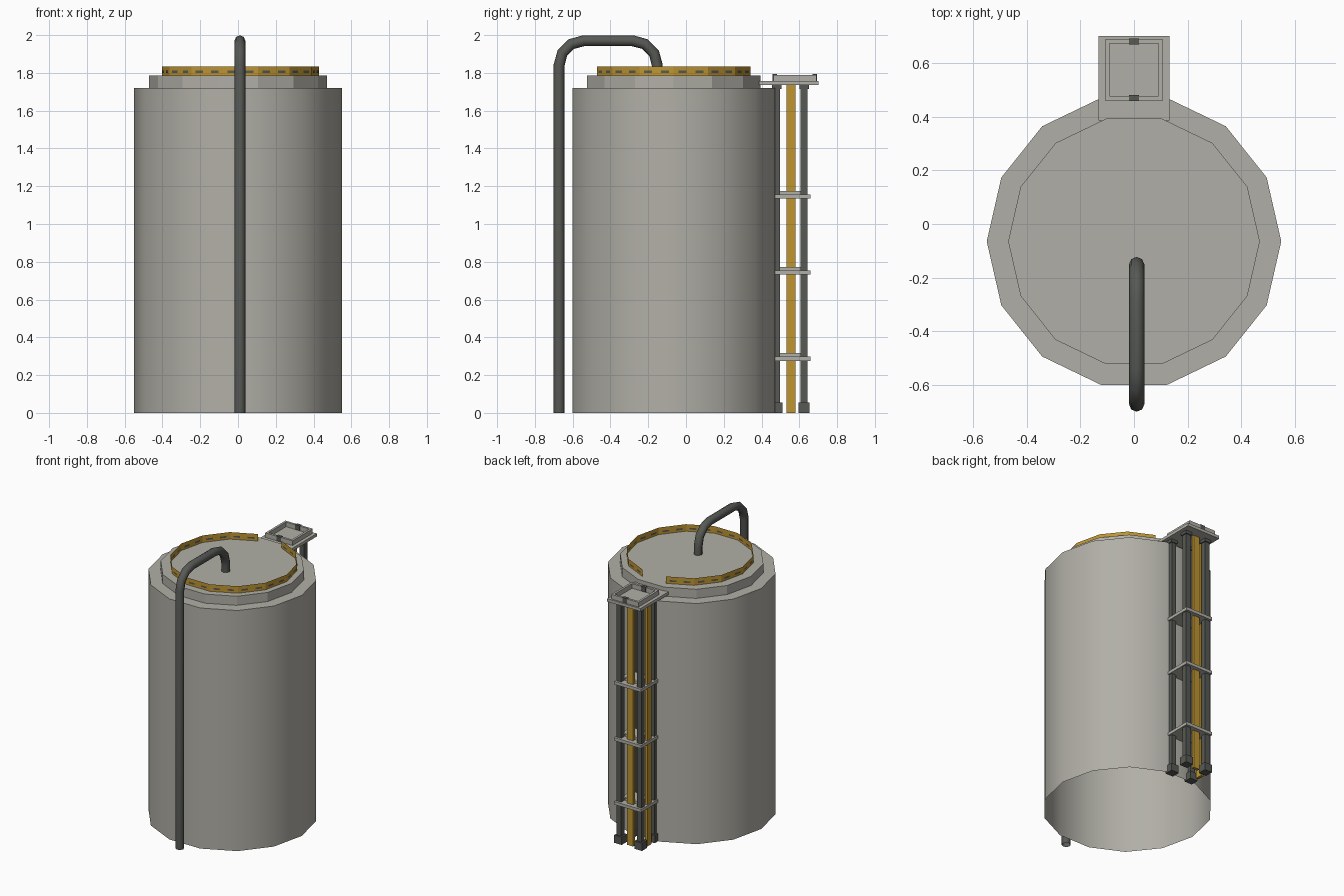
import bpy, bmesh, math
from mathutils import Vector

cube = bpy.data.objects.get("Cube")
if cube:
    bpy.data.objects.remove(cube, do_unlink=True)


def material(name, r, g, b):
    m = bpy.data.materials.new(name)
    m.use_nodes = True
    m.diffuse_color = (r, g, b, 1)
    m.node_tree.nodes["Principled BSDF"].inputs["Base Color"].default_value = (r, g, b, 1)
    return m


concrete = material("warm grey", 0.44, 0.43, 0.385)
steel = material("dark grey", 0.095, 0.1, 0.09)
yellow = material("safety yellow", 0.52, 0.3, 0.03)

SIDES = 14
CENTRE_Y = -0.065


def finish(name, bm, mat):
    mesh = bpy.data.meshes.new(name)
    bm.normal_update()
    bm.to_mesh(mesh)
    bm.free()
    mesh.materials.append(mat)
    obj = bpy.data.objects.new(name, mesh)
    bpy.context.collection.objects.link(obj)
    return obj


def smooth(obj):
    bpy.ops.object.select_all(action='DESELECT')
    obj.select_set(True)
    bpy.context.view_layer.objects.active = obj
    bpy.ops.object.shade_smooth_by_angle(angle=math.radians(35))


def ring_point(i, radius, z, cx=0.0):
    a = 2 * math.pi * i / SIDES
    return Vector((cx + radius * math.cos(a), CENTRE_Y + radius * math.sin(a), z))


def drum(name, radius, z0, z1, mat):
    """Faceted drum with a lid and an open underside."""
    bm = bmesh.new()
    low = [bm.verts.new(ring_point(i, radius, z0)) for i in range(SIDES)]
    top = [bm.verts.new(ring_point(i, radius, z1)) for i in range(SIDES)]
    for i in range(SIDES):
        j = (i + 1) % SIDES
        bm.faces.new((low[i], low[j], top[j], top[i]))
    bm.faces.new(top)
    return finish(name, bm, mat)


def boxes(name, spans, mat):
    """One object from boxes given as (x0, x1, y0, y1, z0, z1)."""
    bm = bmesh.new()
    for x0, x1, y0, y1, z0, z1 in spans:
        verts = bmesh.ops.create_cube(bm, size=1)["verts"]
        for v in verts:
            v.co = Vector(((x0 + x1) / 2 + v.co.x * (x1 - x0),
                           (y0 + y1) / 2 + v.co.y * (y1 - y0),
                           (z0 + z1) / 2 + v.co.z * (z1 - z0)))
    return finish(name, bm, mat)


# Tank body and raised lid
smooth(drum("tank_body", 0.55, 0, 1.72, concrete))
drum("tank_lid", 0.47, 1.72, 1.785, concrete)

# Low guard band around the lid, open on the side facing the tower
GAP_SIDE = 3
bm = bmesh.new()
for i in range(SIDES):
    if i != GAP_SIDE:
        a, b = ring_point(i, 0.416, 1.785, 0.013), ring_point(i + 1, 0.416, 1.785, 0.013)
        up = Vector((0, 0, 0.05))
        bm.faces.new([bm.verts.new(p) for p in (a, b, b + up, a + up)])
bmesh.ops.remove_doubles(bm, verts=bm.verts, dist=0.001)
finish("guard_band", bm, yellow)

# Small dark clips along the guard band
bm = bmesh.new()
for i in range(SIDES):
    if i != GAP_SIDE:
        a, b = ring_point(i, 0.416, 1.8, 0.013), ring_point(i + 1, 0.416, 1.8, 0.013)
        out = ring_point(i + 0.5, 1, 0) - ring_point(0, 0, 0)
        for side in (-0.003, 0.003):
            for t in (0.25, 0.75):
                p, q = a.lerp(b, t - 0.12), a.lerp(b, t + 0.12)
                up = Vector((0, 0, 0.012))
                bm.faces.new([bm.verts.new(c + out * side) for c in (p, q, q + up, p + up)])
finish("guard_clips", bm, steel)

# Feed pipe that rises at the front and bends over into the lid
path = [(-0.672, 0)]
for cy, turn in ((-0.542, math.pi), (-0.282, math.pi / 2)):
    for k in range(4):
        a = turn - k * math.pi / 6
        path.append((cy + 0.13 * math.cos(a), 1.84 + 0.13 * math.sin(a)))
path.append((-0.152, 1.78))
curve = bpy.data.curves.new("feed_pipe", 'CURVE')
curve.dimensions = '3D'
curve.bevel_depth = 0.029
curve.bevel_resolution = 2
spline = curve.splines.new('POLY')
spline.points.add(len(path) - 1)
for point, (y, z) in zip(spline.points, path):
    point.co = (0.01, y, z, 1)
curve.materials.append(steel)
pipe = bpy.data.objects.new("feed_pipe", curve)
bpy.context.collection.objects.link(pipe)
bpy.ops.object.select_all(action='DESELECT')
pipe.select_set(True)
bpy.context.view_layer.objects.active = pipe
bpy.ops.object.convert(target='MESH')
pipe = bpy.context.view_layer.objects.active
bpy.ops.object.shade_smooth_by_angle(angle=math.radians(50))

# Tower legs with feet and top caps
legs, feet = [], []
for x in (-0.08, 0.08):
    for y in (0.48, 0.625):
        legs.append((x - 0.018, x + 0.018, y - 0.018, y + 0.018, 0, 1.735))
        for half, z0, z1 in ((0.03, 0, 0.055), (0.025, 1.715, 1.736)):
            feet.append((x - half, x + half, y - half, y + half, z0, z1))
boxes("tower_legs", legs, steel)
boxes("tower_feet", feet, steel)

# Yellow strips running up two faces of the tower
boxes("tower_strips", [(-0.1, -0.08, 0.532, 0.58, 0, 1.735),
                       (-0.024, 0.024, 0.612, 0.632, 0, 1.735)], yellow)

# Bracing plates with a smaller raised pad
braces = []
for z in (0.276, 0.733, 1.135):
    braces.append((-0.108, 0.108, 0.465, 0.66, z, z + 0.022))
    braces.append((-0.06, 0.06, 0.495, 0.606, z + 0.022, z + 0.04))
boxes("tower_braces", braces, concrete)

# Platform with a raised rim
boxes("platform", [(-0.132, 0.132, 0.386, 0.702, 1.736, 1.757)], concrete)
rim = []
for s in (-1, 1):
    x, y = s * 0.1, 0.576 + s * 0.106
    rim.append((x - 0.008, x + 0.008, 0.462, 0.69, 1.757, 1.79))
    rim.append((-0.1, 0.1, y - 0.008, y + 0.008, 1.757, 1.79))
boxes("platform_rim", rim, concrete)
boxes("rim_clips", [(-0.018, 0.018, y - 0.011, y + 0.011, 1.758, 1.793)
                    for y in (0.47, 0.682)], steel)
